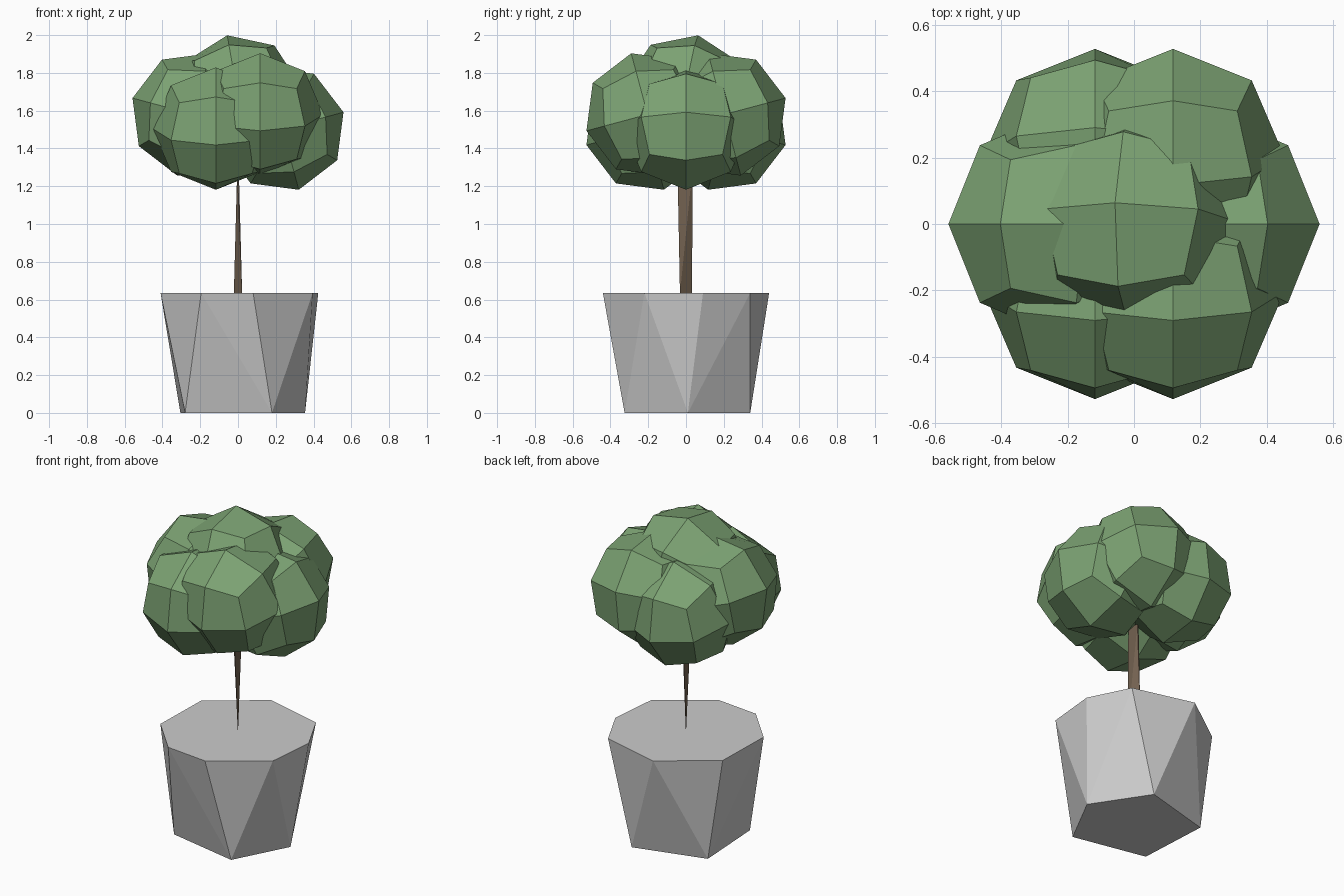
import bpy, bmesh
from math import radians, cos, sin
from mathutils import Euler, Vector

if "Cube" in bpy.data.objects:
    bpy.data.objects.remove(bpy.data.objects["Cube"])


def material(name, color):
    m = bpy.data.materials.new(name)
    m.diffuse_color = (*color, 1)
    m.use_nodes = True
    m.node_tree.nodes["Principled BSDF"].inputs["Base Color"].default_value = m.diffuse_color
    return m


def finish(name, bm, mat=None):
    bmesh.ops.recalc_face_normals(bm, faces=bm.faces[:])
    me = bpy.data.meshes.new(name)
    bm.to_mesh(me)
    bm.free()
    ob = bpy.data.objects.new(name, me)
    bpy.context.collection.objects.link(ob)
    if mat:
        me.materials.append(mat)
    return ob


def hull(name, points, mat=None):
    bm = bmesh.new()
    for p in points:
        bm.verts.new(p)
    bmesh.ops.convex_hull(bm, input=bm.verts[:])
    bmesh.ops.dissolve_limit(bm, angle_limit=radians(3), verts=bm.verts[:], edges=bm.edges[:])
    return finish(name, bm, mat)


def leaf_ball(name, center, tilt, mat, radius=0.335):
    # cube split once per side and pushed out to a sphere
    bm = bmesh.new()
    bmesh.ops.create_cube(bm, size=2)
    bmesh.ops.subdivide_edges(bm, edges=bm.edges[:], cuts=1, use_grid_fill=True)
    rot = Euler([radians(a) for a in tilt])
    for v in bm.verts:
        p = v.co.normalized() * radius
        p.rotate(rot)
        v.co = p + Vector(center)
    return finish(name, bm, mat)


green = material("leaf_green", (0.20, 0.36, 0.17))
brown = material("bark_brown", (0.17, 0.12, 0.08))

# pot: five-sided foot rising to an eight-sided rim
foot = [(0.355, 0.01), (0.18, -0.325), (-0.28, -0.23), (-0.305, 0.22), (0.137, 0.34)]
rim = [(-0.41, -0.18), (-0.195, -0.41), (0.08, -0.44), (0.395, -0.22),
       (0.425, 0.09), (0.30, 0.34), (-0.08, 0.44), (-0.40, 0.21)]
hull("pot", [(x, y, 0) for x, y in foot] + [(x, y, 0.635) for x, y in rim])

# trunk: thin twisted wedge
hull("trunk", [(-0.022, 0.032, 0.63), (0.022, -0.032, 0.63),
               (-0.004, -0.045, 1.3), (0.004, -0.045, 1.3),
               (-0.004, 0.035, 1.3), (0.004, 0.035, 1.3)], brown)

# foliage: ring of six balls at alternating heights, plus one on top
tilts = [(0, -15, 0), (15, 0, 0), (-15, 0, 0), (0, 15, 0), (15, 0, 0), (15, 0, 0)]
for i, tilt in enumerate(tilts):
    a = radians(60 * i)
    z = 1.58 if i % 2 else 1.505
    leaf_ball(f"foliage_{i + 1}", (0.235 * cos(a), 0.235 * sin(a), z), tilt, green)
leaf_ball("foliage_top", (0, 0, 1.675), (-11, -10, 0), green)
